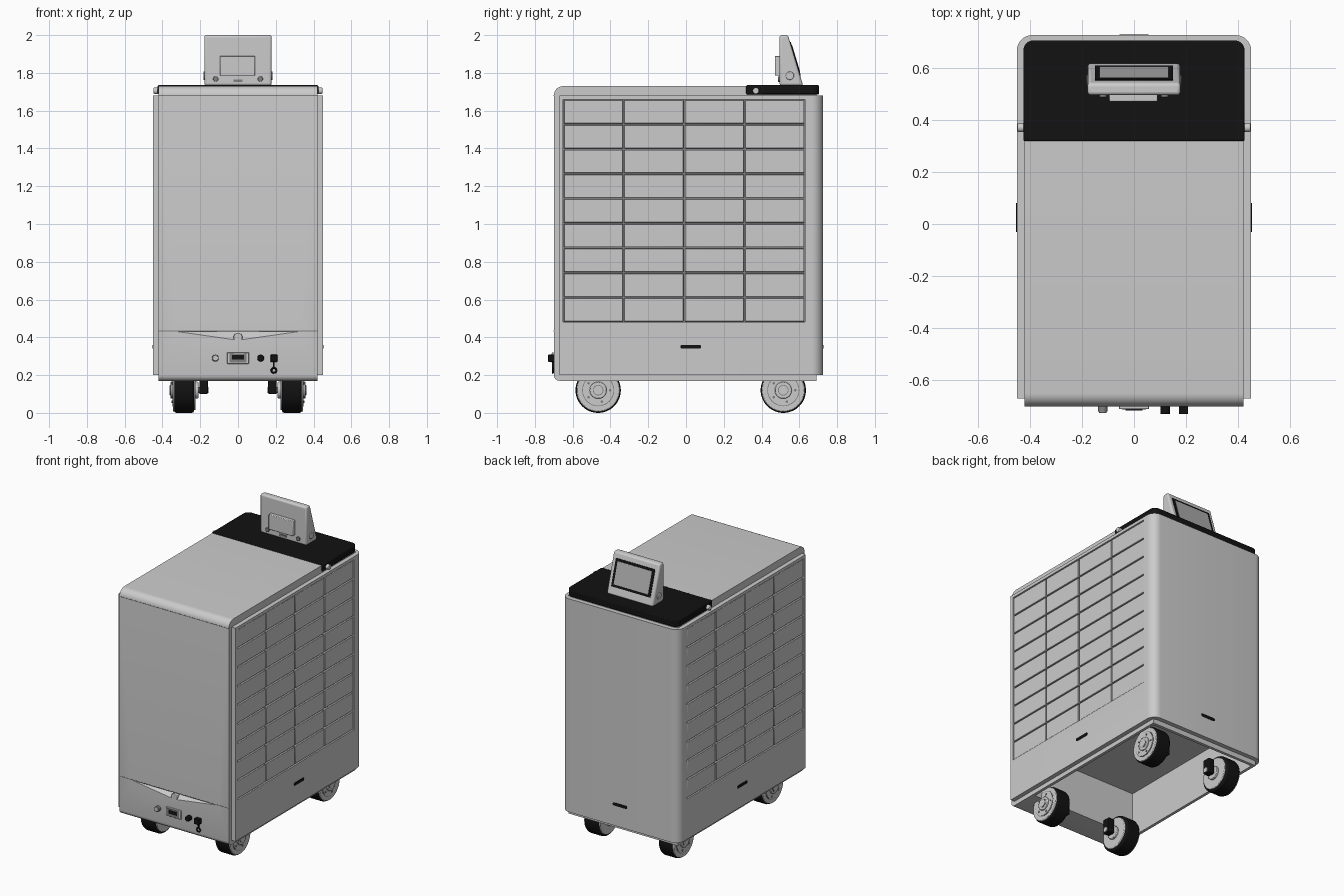
import bpy, bmesh, math
from mathutils import Vector

cube = bpy.data.objects.get("Cube")
if cube:
    bpy.data.objects.remove(cube, do_unlink=True)


def material(name, value, rough=0.5):
    m = bpy.data.materials.new(name)
    m.use_nodes = True
    col = (value, value, value, 1)
    m.diffuse_color = col
    bsdf = m.node_tree.nodes["Principled BSDF"]
    bsdf.inputs["Base Color"].default_value = col
    bsdf.inputs["Roughness"].default_value = rough
    return m


GREY = material("light grey", 0.6)
BLACK = material("black", 0.006)
SEAM = material("seam grey", 0.22)
SCREEN = material("screen grey", 0.42)


def smooth(ob):
    bpy.ops.object.select_all(action='DESELECT')
    ob.select_set(True)
    bpy.context.view_layer.objects.active = ob
    bpy.ops.object.shade_smooth_by_angle(angle=math.radians(35))


def prism(name, pts, axis, a, b, mat, bevel=0, segments=2):
    """Extrude a 2D outline along an axis: x takes (y, z), y takes (x, z), z takes (x, y)."""
    def place(p, t):
        return {'x': (t, *p), 'y': (p[0], t, p[1]), 'z': (*p, t)}[axis]
    bm = bmesh.new()
    face = bm.faces.new([bm.verts.new(place(p, a)) for p in pts])
    ext = bmesh.ops.extrude_face_region(bm, geom=[face])
    shift = Vector(place((0, 0), b - a))
    bmesh.ops.translate(bm, vec=shift,
                        verts=[v for v in ext['geom'] if isinstance(v, bmesh.types.BMVert)])
    bmesh.ops.recalc_face_normals(bm, faces=bm.faces)
    me = bpy.data.meshes.new(name)
    bm.to_mesh(me)
    bm.free()
    me.materials.append(mat)
    ob = bpy.data.objects.new(name, me)
    bpy.context.collection.objects.link(ob)
    smooth(ob)
    if bevel:
        mod = ob.modifiers.new("bevel", 'BEVEL')
        mod.width, mod.segments = bevel, segments
        mod.limit_method = 'ANGLE'
        mod.angle_limit = math.radians(50)
    return ob


def box(name, x, y, z, mat, bevel=0):
    x, y, z = sorted(x), sorted(y), sorted(z)
    pts = [(x[0], y[0]), (x[1], y[0]), (x[1], y[1]), (x[0], y[1])]
    return prism(name, pts, 'z', z[0], z[1], mat, bevel)


def arc(cx, cy, r, start, end, n=8):
    angles = [math.radians(start + (end - start) * i / n) for i in range(n + 1)]
    return [(cx + r * math.cos(t), cy + r * math.sin(t)) for t in angles]


def disc(name, c, r, axis, a, b, mat, bevel=0, n=32):
    return prism(name, arc(*c, r, 0, 360 - 360 / n, n - 1), axis, a, b, mat, bevel)


def cut(ob, cutter):
    mod = ob.modifiers.new("cut", 'BOOLEAN')
    mod.operation, mod.object, mod.solver = 'DIFFERENCE', cutter, 'EXACT'
    bpy.context.view_layer.objects.active = ob
    bpy.ops.object.modifier_apply(modifier=mod.name)
    bpy.data.objects.remove(cutter, do_unlink=True)


# Core cabinet: side profile with a rounded front, hollow underneath
profile = (arc(-0.67, 0.20, 0.03, 180, 270, 4) + [(0.69, 0.17), (0.69, 1.685), (0.32, 1.685), (0.32, 1.73)]
           + arc(-0.65, 1.68, 0.05, 90, 180))
core = prism("cabinet_core", profile, 'x', -0.42, 0.42, GREY)
cut(core, box("underside_cutter", (-0.40, 0.40), (-0.49, 0.67), (0.1, 0.48), GREY))

# Shallow scoop in the front, below the main panel
scoop = bpy.data.meshes.new("scoop_cutter")
scoop.from_pydata([(-0.4, -0.71, 0.432), (0.4, -0.71, 0.432), (0, -0.65, 0.432), (0, -0.71, 0.375)],
                  [], [(0, 1, 2), (0, 3, 1), (1, 3, 2), (2, 3, 0)])
scoop_cutter = bpy.data.objects.new("scoop_cutter", scoop)
bpy.context.collection.objects.link(scoop_cutter)
cut(core, scoop_cutter)
smooth(core)

# Outer shell wrapping the sides and the back
outline = ([(-0.45, -0.67), (-0.42, -0.67)] + arc(-0.39, 0.665, 0.03, 180, 90)
           + arc(0.39, 0.665, 0.03, 90, 0) + [(0.42, -0.67), (0.45, -0.67)]
           + arc(0.39, 0.665, 0.06, 0, 90) + arc(-0.39, 0.665, 0.06, 90, 180))
shell = prism("outer_shell", outline, 'z', 0.2, 1.68, GREY)
Y0, Z0, COL, ROW = -0.65, 0.48, 0.32, 0.131
for s in (-1, 1):
    cut(shell, box("drawer_cutter", (s * 0.419, s * 0.5), (Y0, Y0 + 4 * COL), (Z0, Z0 + 9 * ROW), GREY))
smooth(shell)

# Drawers on both sides: four columns of nine
GAP = 0.004
for s in (-1, 1):
    side = "left" if s > 0 else "right"
    box(f"{side}_drawer_backing", (s * 0.418, s * 0.428), (Y0, Y0 + 4 * COL), (Z0, Z0 + 9 * ROW), SEAM)
    for c in range(4):
        for r in range(9):
            y, z = Y0 + c * COL, Z0 + r * ROW
            box(f"{side}_drawer_{c + 1}_{r + 1}", (s * 0.424, s * 0.446),
                (y + GAP, y + COL - GAP), (z + GAP, z + ROW - GAP), GREY, 0.003)
    # Side hand slot and top screw
    slot = arc(0.07, 0.35, 0.01, -90, 90) + arc(-0.02, 0.35, 0.01, 90, 270)
    prism(f"{side}_hand_slot", slot, 'x', s * 0.449, s * 0.453, BLACK)
    disc(f"{side}_top_screw", (0.37, 1.705), 0.017, 'x', s * 0.42, s * 0.447, GREY, 0.004)

back_slot = arc(0.045, 0.35, 0.01, -90, 90) + arc(-0.045, 0.35, 0.01, 90, 270)
prism("back_hand_slot", back_slot, 'y', 0.724, 0.728, BLACK)

# Front panel seams
box("front_upper_seam", (-0.42, 0.42), (-0.701, -0.69), (1.678, 1.682), SEAM)
box("front_lower_seam", (-0.42, 0.42), (-0.701, -0.66), (0.431, 0.435), SEAM)

# Black rear top cover with rounded back corners
cover = [(-0.425, 0.318), (0.425, 0.318)] + arc(0.385, 0.665, 0.04, 0, 90) + arc(-0.385, 0.665, 0.04, 90, 180)
prism("rear_top_cover", cover, 'z', 1.686, 1.735, BLACK, 0.006)

# Front controls
disc("scoop_latch", (0, 0.40), 0.024, 'y', -0.70, -0.65, GREY, 0.003)
disc("push_button_ring", (-0.12, 0.29), 0.018, 'y', -0.72, -0.69, SEAM, 0.002)
disc("push_button", (-0.12, 0.29), 0.015, 'y', -0.725, -0.70, GREY, 0.002)
box("meter_frame", (-0.058, 0.058), (-0.71, -0.69), (0.26, 0.32), GREY, 0.003)
box("meter_bezel", (-0.046, 0.046), (-0.712, -0.70), (0.266, 0.314), SEAM)
box("meter_display", (-0.032, 0.032), (-0.715, -0.70), (0.282, 0.306), BLACK)
disc("key_switch", (0.12, 0.29), 0.018, 'y', -0.73, -0.69, BLACK, 0.003)
box("socket", (0.172, 0.208), (-0.73, -0.69), (0.27, 0.308), BLACK, 0.003)
box("socket_strap", (0.186, 0.194), (-0.71, -0.69), (0.235, 0.275), BLACK)
bpy.ops.mesh.primitive_torus_add(location=(0.19, -0.705, 0.225), rotation=(math.pi / 2, 0, 0),
                                 major_radius=0.013, minor_radius=0.005,
                                 major_segments=20, minor_segments=8)
ring = bpy.context.object
ring.name = "socket_cap_ring"
ring.data.materials.append(BLACK)
smooth(ring)

# Wheels
for s in (-1, 1):
    for end, y in (("front", -0.465), ("back", 0.515)):
        name = f"{end}_{'left' if s > 0 else 'right'}"
        c = (y, 0.12)
        disc(name + "_tyre", c, 0.12, 'x', s * 0.232, s * 0.338, BLACK, 0.012, 48)
        disc(name + "_outer_disc", c, 0.113, 'x', s * 0.33, s * 0.344, GREY, 0.004, 48)
        disc(name + "_inner_disc", c, 0.106, 'x', s * 0.224, s * 0.24, GREY, 0.004, 48)
        disc(name + "_rim_groove", c, 0.085, 'x', s * 0.34, s * 0.3455, SEAM)
        disc(name + "_rim", c, 0.081, 'x', s * 0.34, s * 0.348, GREY)
        disc(name + "_hub", c, 0.045, 'x', s * 0.21, s * 0.358, GREY, 0.004)
        disc(name + "_hub_groove", c, 0.028, 'x', s * 0.35, s * 0.36, SEAM)
        disc(name + "_hub_cap", c, 0.024, 'x', s * 0.35, s * 0.362, GREY)
        for k in range(5):
            t = math.tau * k / 5
            disc(f"{name}_bolt_{k + 1}", (y + 0.063 * math.cos(t), 0.12 + 0.063 * math.sin(t)),
                 0.007, 'x', s * 0.34, s * 0.351, SEAM, 0, 10)
        disc(name + "_axle", c, 0.016, 'x', s * 0.155, s * 0.23, GREY)
        box(name + "_bracket", (s * 0.16, s * 0.205), (y - 0.028, y + 0.028), (0.10, 0.20), BLACK, 0.005)

# Tilted control console on the cover
TOP, FOOT = Vector((0.54, 2.0)), Vector((0.62, 1.733))
prism("console_body", [(0.495, 1.733), (0.495, 2.0), TOP, FOOT], 'x', -0.178, 0.178, GREY, 0.012, 3)
along = FOOT - TOP
normal = Vector((-along.y, along.x)).normalized()


def console_plate(name, half, start, end, height, mat):
    lo, hi = TOP + along * start, TOP + along * end
    prism(name, [lo - normal * 0.002, lo + normal * height, hi + normal * height, hi - normal * 0.002],
          'x', -half, half, mat)


console_plate("console_screen_frame", 0.15, 0.14, 0.80, 0.004, BLACK)
console_plate("console_screen", 0.132, 0.20, 0.74, 0.006, SCREEN)
box("console_rear_box", (-0.095, 0.09), (0.47, 0.50), (1.785, 1.89), GREY, 0.004)
box("console_cable_port", (-0.025, 0.025), (0.488, 0.50), (1.752, 1.765), SEAM)
for s in (-1, 1):
    side = "left" if s > 0 else "right"
    disc(f"console_{side}_screw", (s * 0.118, 1.768), 0.014, 'y', 0.486, 0.50, SEAM, 0.002, 20)
    disc(f"console_{side}_pivot", (0.55, 1.785), 0.022, 'x', s * 0.17, s * 0.183, GREY, 0.003)
